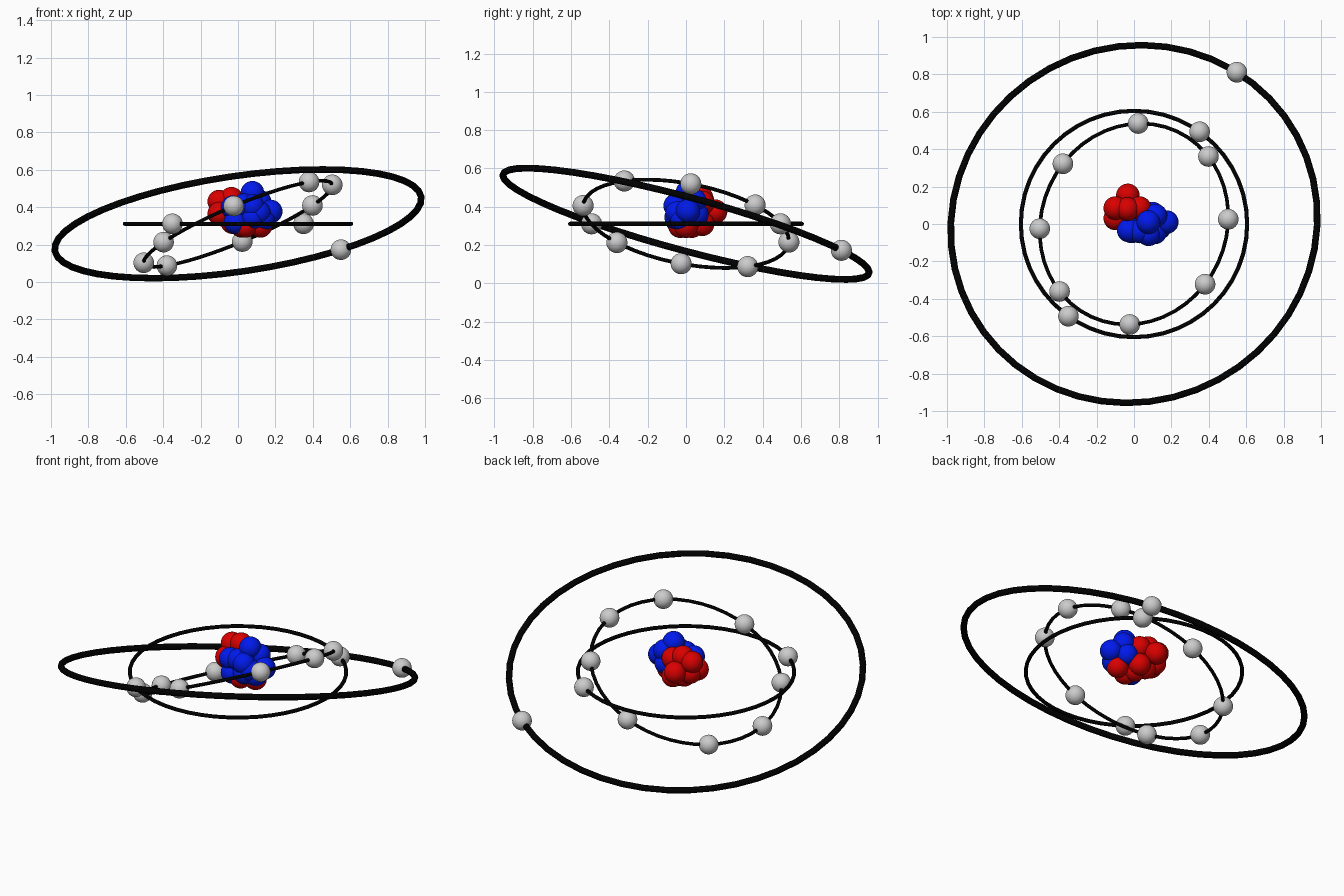
import bpy, math
from mathutils import Vector

if "Cube" in bpy.data.objects:
    bpy.data.objects.remove(bpy.data.objects["Cube"])

CENTRE = Vector((0, 0, 0.311))


def material(name, color):
    m = bpy.data.materials.new(name)
    m.diffuse_color = color
    m.use_nodes = True
    m.node_tree.nodes["Principled BSDF"].inputs["Base Color"].default_value = m.diffuse_color
    return m


BLACK = material("black", (0.0, 0.0, 0.0, 1))
RED = material("red", (0.7, 0.0, 0.0, 1))
BLUE = material("blue", (0.0, 0.01, 0.85, 1))


def finish(name, mat=None):
    ob = bpy.context.object
    ob.name = name
    if mat:
        ob.data.materials.append(mat)
    bpy.ops.object.shade_smooth()
    return ob


def ball(name, loc, radius, mat=None):
    bpy.ops.mesh.primitive_uv_sphere_add(segments=32, ring_count=16, radius=radius, location=loc)
    return finish(name, mat)


def shell(name, radius, normal, start, angles):
    """Orbit ring with electrons at the given angles (degrees) from the start direction."""
    n = Vector(normal).normalized()
    bpy.ops.mesh.primitive_torus_add(
        major_radius=radius, minor_radius=radius * 0.0182,
        major_segments=48, minor_segments=12,
        location=CENTRE, rotation=n.to_track_quat('Z', 'Y').to_euler())
    finish(name + "_orbit", BLACK)
    u = Vector(start)
    u = (u - n * u.dot(n)).normalized()
    v = n.cross(u)
    for i, deg in enumerate(angles):
        a = math.radians(deg)
        ball(f"{name}_electron_{i + 1}",
             CENTRE + radius * (math.cos(a) * u + math.sin(a) * v), 0.055)


# Orbits with electrons
half = [0, 39.5, 89, 140.5]
shell("inner", 0.605, (0, 0, 1), (0.352, 0.495, 0), [0, 180])
shell("middle", 0.546, (-0.423, 0.195, 1), (0.5, 0.025, 0.207), half + [a + 180 for a in half])
shell("outer", 0.99, (-0.14, 0.258, 0.956), (0.55, 0.815, -0.13), [0])

# Nucleus
protons = [(-.033, .153, .375), (-.10, .085, .43), (-.035, .08, .445), (-.10, .03, .365),
           (-.085, .08, .36), (.03, .085, .42), (.03, .085, .31), (-.03, .06, .32),
           (.04, -.03, .30), (.12, 0, .30), (.02, .03, .30)]
neutrons = [(.175, .01, .377), (.077, .01, .477), (.115, .045, .43), (.112, -.045, .37),
            (.078, -.055, .405), (-.028, -.035, .40), (-.013, -.04, .32), (.03, -.04, .41),
            (.078, -.05, .345), (.135, -.02, .335), (.05, .02, .37), (.10, .055, .36)]
for i, p in enumerate(protons):
    ball(f"proton_{i + 1}", p, 0.063, RED)
for i, p in enumerate(neutrons):
    ball(f"neutron_{i + 1}", p, 0.063, BLUE)
